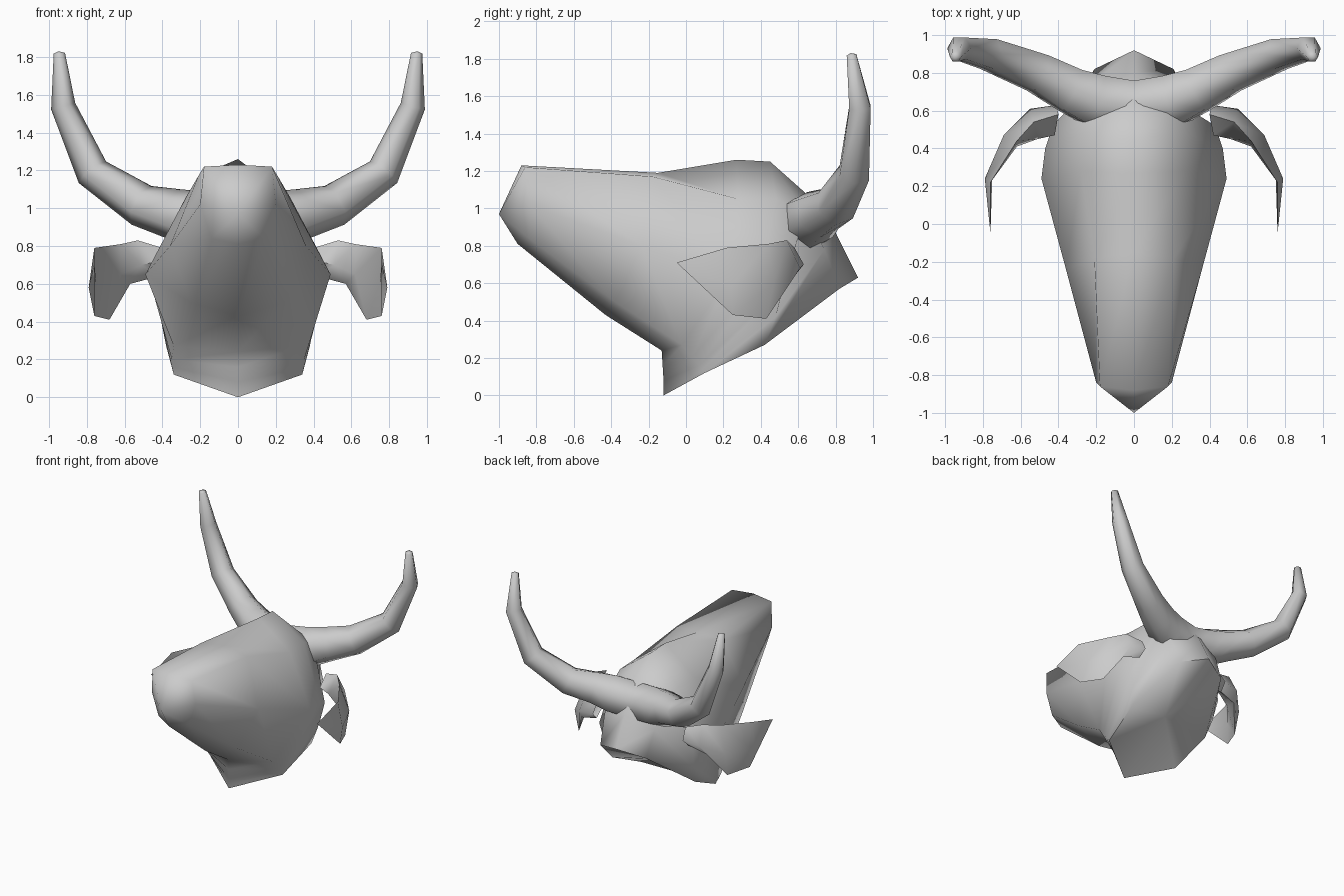
import bpy, bmesh, math
from mathutils import Vector

if "Cube" in bpy.data.objects:
    bpy.data.objects.remove(bpy.data.objects["Cube"])


def finish(name, bm, mirror=False, angle=80):
    bmesh.ops.recalc_face_normals(bm, faces=bm.faces)
    me = bpy.data.meshes.new(name)
    bm.to_mesh(me)
    bm.free()
    ob = bpy.data.objects.new(name, me)
    bpy.context.collection.objects.link(ob)
    if mirror:
        ob.modifiers.new("mirror", "MIRROR")
    bpy.ops.object.select_all(action="DESELECT")
    ob.select_set(True)
    bpy.context.view_layer.objects.active = ob
    bpy.ops.object.shade_smooth_by_angle(angle=math.radians(angle))
    return ob


def loft(rings, start=None, end=None):
    """Skin closed rings; optional end points close the ends with a fan."""
    bm = bmesh.new()
    loops = [[bm.verts.new(p) for p in r] for r in rings]
    n = len(loops[0])
    for a, b in zip(loops, loops[1:]):
        for i in range(n):
            j = (i + 1) % n
            bm.faces.new((a[i], a[j], b[j], b[i]))
    for tip, lp in ((start, loops[0]), (end, loops[-1])):
        if tip:
            t = bm.verts.new(tip)
            for i in range(n):
                bm.faces.new((lp[i], lp[(i + 1) % n], t))
    return bm


def head_ring(top, brow, cheek, jaw, bottom):
    """Octagonal section: top and bottom as (y, z), the rest as (x, y, z)."""
    side = [brow, cheek, jaw]
    return ([(0, *top)] + side + [(0, *bottom)]
            + [(-x, y, z) for x, y, z in reversed(side)])


# Head: muzzle back to the slightly dished neck cut
head = [
    head_ring((-.88, 1.23), (.18, -.86, 1.22), (.20, -.84, 1.02), (.14, -.84, .84), (-.90, .81)),
    head_ring((-.15, 1.19), (.21, -.18, 1.17), (.36, -.24, .80), (.25, -.38, .50), (-.43, .43)),
    head_ring((.27, 1.26), (.28, .28, 1.05), (.49, .24, .65), (.34, -.02, .27), (-.13, .24)),
    head_ring((.45, 1.25), (.27, .48, 1.05), (.47, .40, .63), (.35, .03, .20), (-.125, .16)),
    head_ring((.63, 1.09), (.24, .64, .98), (.43, .52, .58), (.35, .07, .16), (-.12, .08)),
    head_ring((.80, .87), (.23, .74, .78), (.41, .48, .42), (.345, .09, .14), (-.12, .04)),
    head_ring((.92, .63), (.21, .82, .57), (.38, .42, .27), (.34, .10, .12), (-.12, 0)),
]
finish("head", loft(head, start=(0, -1, .97), end=(0, .38, .34)))

# Horns: tapered six-sided tubes with flared roots, mirrored
path = [((0, .62, .91), .16), ((.20, .65, .93), .16), ((.34, .71, .97), .135),
        ((.51, .80, 1.015), .115), ((.77, .90, 1.19), .092),
        ((.925, .93, 1.54), .066), ((.945, .885, 1.82), .03)]
last = len(path) - 1
rings = []
for k, (c, r) in enumerate(path):
    t = (Vector(path[min(k + 1, last)][0]) - Vector(path[max(k - 1, 0)][0])).normalized()
    if k == 0:
        t = Vector((1, 0, 0))
    u = t.cross(Vector((0, 1, 0))).normalized()
    v = t.cross(u)
    rings.append([Vector(c) + r * (math.cos(a) * u + math.sin(a) * v)
                  for a in (i * math.tau / 6 for i in range(6))])
finish("horns", loft(rings, end=(.95, .88, 1.83)), mirror=True)

# Ears: thin cupped blades (top, outer, bottom, inner), mirrored
ear = [
    [(.40, .58, .79), (.41, .63, .70), (.42, .57, .64), (.42, .47, .72)],
    [(.53, .54, .83), (.55, .61, .68), (.57, .55, .60), (.51, .45, .70)],
    [(.62, .44, .81), (.69, .47, .60), (.68, .43, .41), (.62, .41, .65)],
    [(.76, .22, .79), (.79, .24, .58), (.76, .25, .43), (.75, .26, .60)],
]
finish("ears", loft(ear, end=(.76, -.05, .71)), mirror=True)
